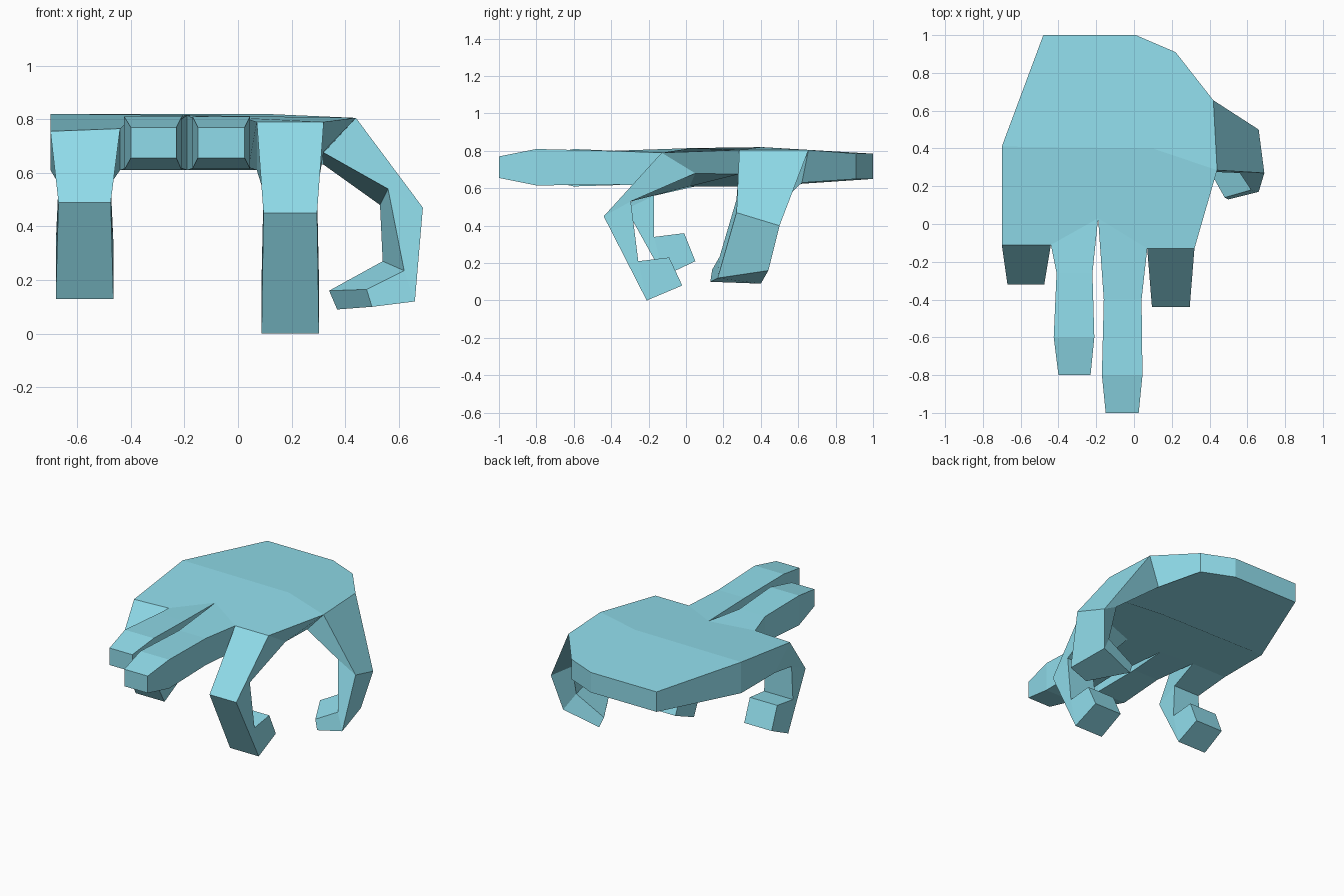
import bpy, bmesh

if "Cube" in bpy.data.objects:
    bpy.data.objects.remove(bpy.data.objects["Cube"])

bm = bmesh.new()


def ring(points):
    return [bm.verts.new(p) for p in points]


def loft(rings):
    # Bridge matching rings and close the last one
    for a, b in zip(rings, rings[1:]):
        n = len(a)
        for i in range(n):
            j = (i + 1) % n
            bm.faces.new((a[i], a[j], b[j], b[i]))
    bm.faces.new(rings[-1])


# Palm outline: upper loop and matching lower loop
top = ring([(-.70, -.11, .755), (-.70, .41, .82), (-.48, 1, .785), (.01, 1, .785),
            (.22, .91, .785), (.42, .655, .805), (.44, .285, .805), (.32, -.13, .79),
            (.07, -.13, .79), (-.19, .03, .815), (-.44, -.11, .765)])
low = ring([(-.70, .05, .61), (-.70, .41, .61), (-.48, 1, .65), (.01, 1, .65),
            (.22, .91, .65), (.32, .62, .63), (.32, .28, .675), (.32, .05, .68),
            (.07, .02, .61), (-.19, .03, .61), (-.44, .05, .61)])
for loop, z in ((top, .82), (low, .61)):
    mid = bm.verts.new((.1, .4, z))
    bm.faces.new([loop[1], *loop[2:7], mid])
    bm.faces.new([loop[0], loop[1], mid, *loop[6:]])

# Palm side walls, leaving openings for thumb (5-6) and fingers (7-11)
for i in (0, 1, 2, 3, 4, 6):
    bm.faces.new((top[i], top[i + 1], low[i + 1], low[i]))


def base(a, b):
    return [top[a], top[b], low[b], low[a]]


# Two straight fingers: sections (y, x left, x right, z low, z high)
for root, sections in (
        (base(10, 9), [(-.26, -.41, -.22, .62, .795), (-.6, -.425, -.21, .61, .81),
                       (-.8, -.40, -.23, .655, .77)]),
        (base(9, 8), [(-.4, -.16, .04, .62, .80), (-.8, -.17, .045, .615, .81),
                      (-1, -.15, .025, .655, .77)])):
    loft([root] + [ring([(l, y, h), (r, y, h), (r, y, b), (l, y, b)])
                   for y, l, r, b, h in sections])

# Two curled fingers: sections (x left, x right, outer yz, inner yz)
for root, sections in (
        (base(0, 10), [(-.67, -.475, (-.32, .49), (-.17, .56)),
                       (-.68, -.465, (-.12, .13), (-.17, .34)),
                       (-.675, -.47, (.05, .21), (-.01, .36))]),
        (base(8, 7), [(.095, .295, (-.44, .45), (-.295, .53)),
                      (.088, .302, (-.21, 0), (-.255, .21)),
                      (.093, .297, (-.02, .08), (-.09, .23))])):
    loft([root] + [ring([(l, *o), (r, *o), (r, *n), (l, *n)])
                   for l, r, o, n in sections])

# Thumb: outer front, outer back, inner back, inner front
loft([base(6, 5),
      ring([(.69, .27, .47), (.66, .50, .40), (.53, .46, .48), (.56, .27, .54)]),
      ring([(.66, .17, .12), (.61, .44, .16), (.54, .40, .27), (.62, .18, .235)]),
      ring([(.50, .13, .10), (.37, .40, .09), (.34, .39, .16), (.48, .14, .165)])])

bmesh.ops.recalc_face_normals(bm, faces=bm.faces)
mesh = bpy.data.meshes.new("hand")
bm.to_mesh(mesh)
bm.free()
hand = bpy.data.objects.new("hand", mesh)
bpy.context.collection.objects.link(hand)

mat = bpy.data.materials.new("light_blue")
mat.diffuse_color = (.28, .72, .83, 1)
mat.use_nodes = True
mat.node_tree.nodes["Principled BSDF"].inputs["Base Color"].default_value = mat.diffuse_color
mesh.materials.append(mat)
